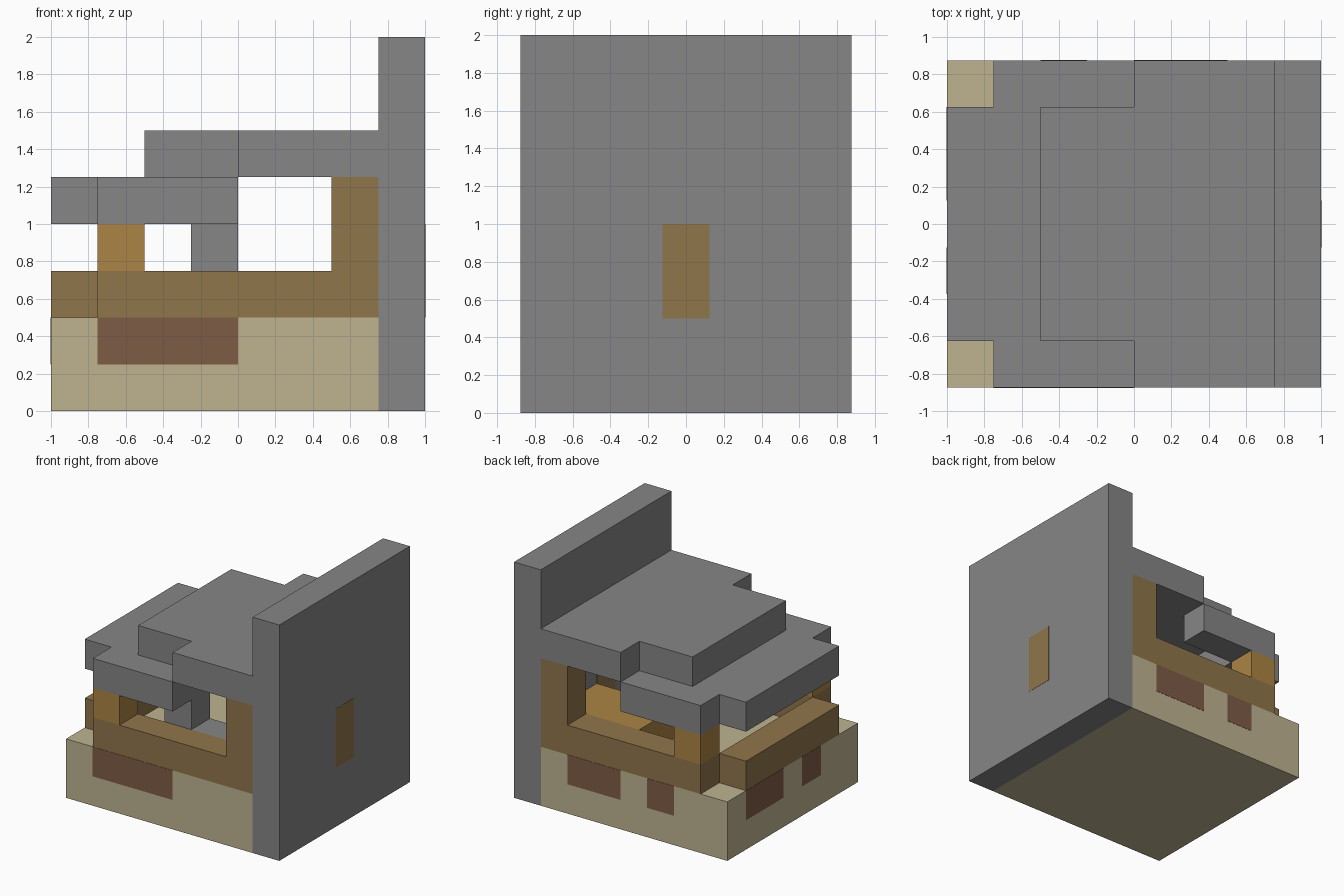
import bpy
import bmesh
from mathutils import Vector

CELL = 0.25
ORIGIN = Vector((-1.0, -0.875, 0.0))

if "Cube" in bpy.data.objects:
    bpy.data.objects.remove(bpy.data.objects["Cube"], do_unlink=True)


def material(name, rgb):
    mat = bpy.data.materials.new(name)
    mat.use_nodes = True
    color = (*rgb, 1.0)
    mat.diffuse_color = color
    bsdf = mat.node_tree.nodes["Principled BSDF"]
    bsdf.inputs["Base Color"].default_value = color
    bsdf.inputs["Roughness"].default_value = 0.9
    return mat


stone = material("grey stone", (0.245, 0.239, 0.242))
timber = material("brown timber", (0.28, 0.18, 0.07))
orange = material("orange wood", (0.41, 0.23, 0.058))
sand = material("pale sand", (0.52, 0.455, 0.28))
brick = material("dark brick", (0.209, 0.107, 0.061))


def blocks(name, mat, *boxes, grow=(0, 0, 0)):
    """One object from boxes, each given as x, y and z ranges in grid cells."""
    bm = bmesh.new()
    grow = Vector(grow)
    for xs, ys, zs in boxes:
        low = Vector((xs[0], ys[0], zs[0])) * CELL + ORIGIN - grow
        high = Vector((xs[1], ys[1], zs[1])) * CELL + ORIGIN + grow
        for v in bmesh.ops.create_cube(bm, size=1)["verts"]:
            v.co = Vector([h if c > 0 else l for c, l, h in zip(v.co, low, high)])
    mesh = bpy.data.meshes.new(name)
    bm.to_mesh(mesh)
    bm.free()
    mesh.materials.append(mat)
    obj = bpy.data.objects.new(name, mesh)
    bpy.context.collection.objects.link(obj)
    return obj


def both_sides(xs, zs):
    """The same box on the front row and the back row."""
    return [(xs, (0, 1), zs), (xs, (6, 7), zs)]


# Foundation and tall stone wall
blocks("foundation", sand, ((0, 7), (0, 7), (0, 2)))
blocks("end_wall", stone, ((7, 8), (0, 7), (0, 8)))
blocks("wall_plank", timber, ((7, 8), (3, 4), (2, 4)), grow=(0.002, 0, 0))

# Brick patches on the foundation
thin = 0.01
blocks("front_bricks", brick, ((1, 4), (0, thin), (1, 2)), grow=(0, 0.002, 0))
blocks("back_bricks", brick,
       ((4, 6), (7 - thin, 7), (1, 2)),
       ((2, 3), (7 - thin, 7), (1, 2)), grow=(0, 0.002, 0))
blocks("side_bricks", brick,
       ((0, thin), (4, 6), (1, 2)),
       ((0, thin), (2, 3), (1, 2)), grow=(0.002, 0, 0))

# Low timber walls, window posts and corner posts
blocks("low_walls", timber, ((0, 1), (1, 6), (2, 3)), *both_sides((1, 7), (2, 3)))
blocks("window_posts", timber, *both_sides((6, 7), (3, 5)))
blocks("corner_posts", orange, *both_sides((1, 2), (3, 4)))

# Interior furniture
blocks("bench", orange, ((4, 7), (4, 6), (2, 3)))
blocks("hearth", stone, ((4, 6), (1, 2), (2, 3)))
blocks("chimney", stone, ((3, 4), (1, 2), (2, 5)))

# Stepped roof, hollow below its upper layer
blocks("lower_roof", stone, ((0, 2), (1, 6), (4, 5)), *both_sides((1, 4), (4, 5)))
blocks("upper_roof", stone, ((2, 4), (1, 6), (5, 6)), ((4, 7), (0, 7), (5, 6)))
